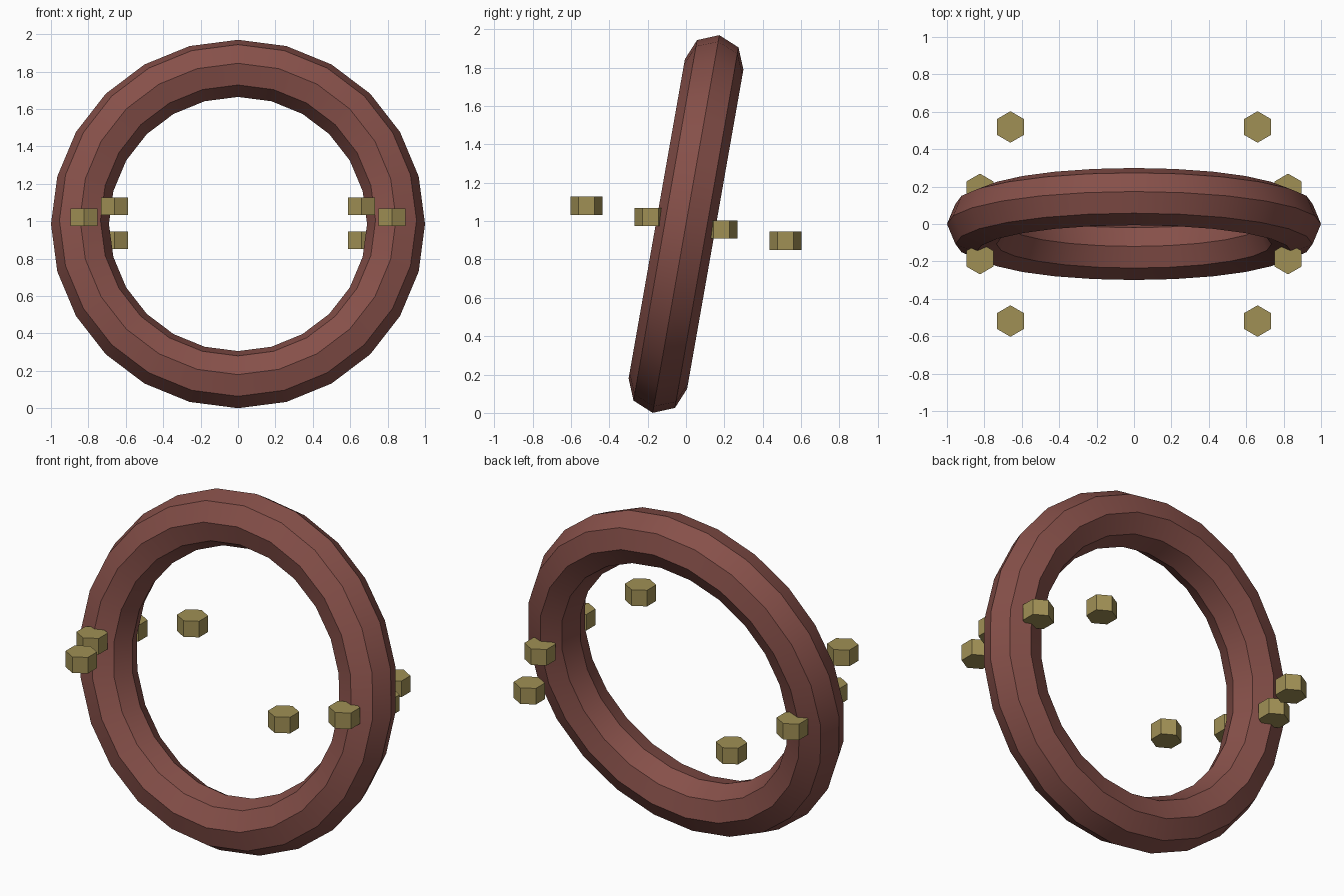
import bpy
from math import radians, sin, cos

cube = bpy.data.objects.get("Cube")
if cube:
    bpy.data.objects.remove(cube, do_unlink=True)


def material(name, colour):
    mat = bpy.data.materials.new(name)
    mat.use_nodes = True
    mat.diffuse_color = colour
    mat.node_tree.nodes["Principled BSDF"].inputs["Base Color"].default_value = colour
    return mat


red_brown = material("red_brown", (0.24, 0.08, 0.067, 1))
brass = material("brass", (0.352, 0.279, 0.091, 1))

RADIUS, TUBE, TILT = 0.845, 0.155, radians(10)
CENTRE = 0.985

# Upright faceted ring, leaning back
bpy.ops.mesh.primitive_torus_add(
    major_segments=24, minor_segments=8, major_radius=RADIUS, minor_radius=TUBE,
    location=(0, 0, CENTRE), rotation=(radians(90) - TILT, 0, 0))
ring = bpy.context.object
ring.name = "ring"
ring.data.materials.append(red_brown)
bpy.ops.object.shade_smooth_by_angle(angle=radians(30))

# Hexagonal studs on a circle square to the ring, mirrored left and right
for side, x_sign in (("left", 1), ("right", -1)):
    for step in (-3, -1, 1, 3):
        angle = step * radians(360 / 28)
        along = RADIUS * sin(angle)
        bpy.ops.mesh.primitive_cylinder_add(
            vertices=6, radius=0.084, depth=0.095,
            location=(x_sign * RADIUS * cos(angle), along * cos(TILT),
                      CENTRE + 0.004 - along * sin(TILT)))
        stud = bpy.context.object
        stud.name = f"{side}_{'front' if step < 0 else 'back'}_{'outer' if abs(step) > 1 else 'inner'}_stud"
        stud.data.materials.append(brass)
